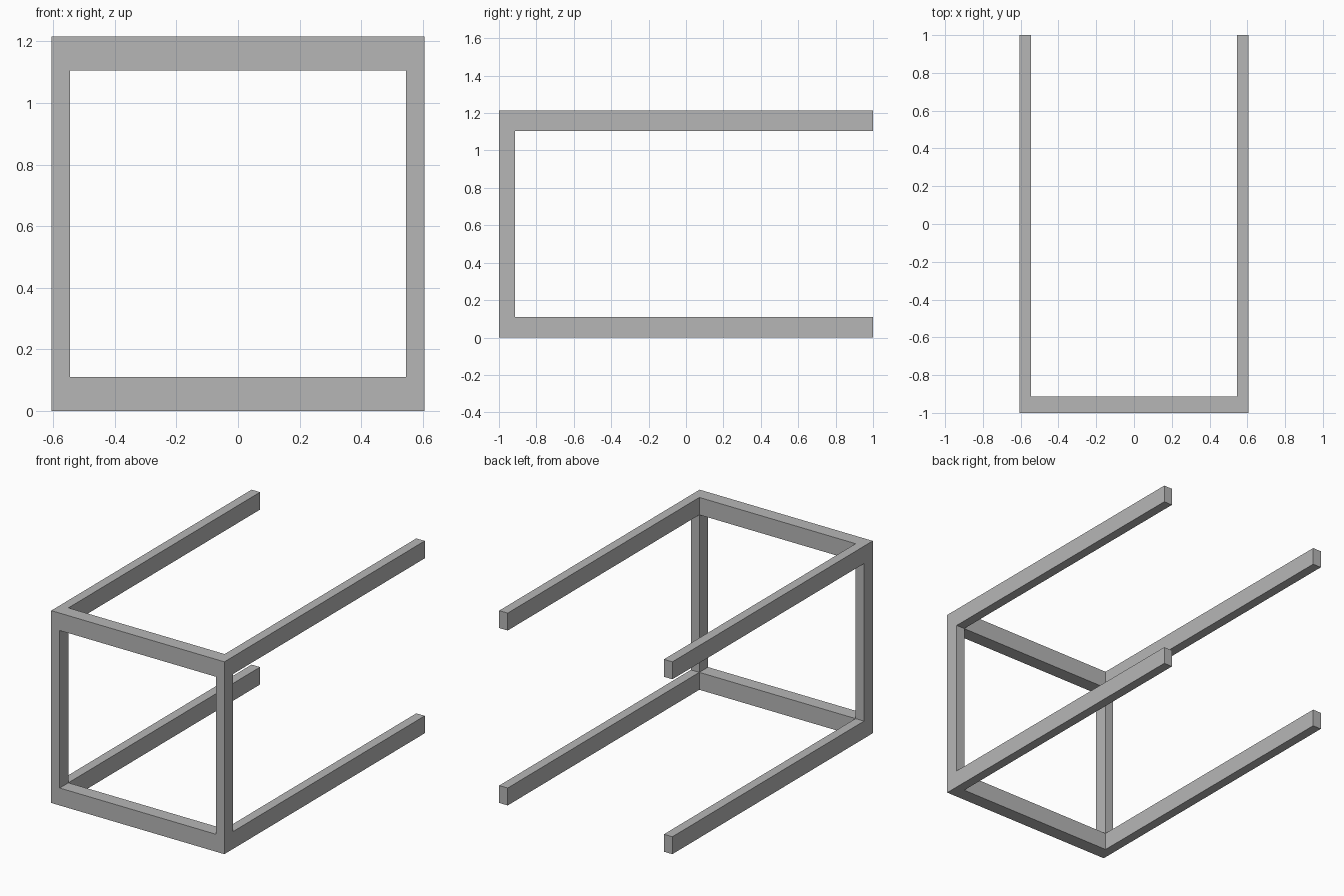
import bpy
import bmesh

if "Cube" in bpy.data.objects:
    bpy.data.objects.remove(bpy.data.objects["Cube"])

W, H = 0.605, 1.215        # half width, total height
TX, TZ = 0.059, 0.11       # bar width and bar height
FRONT, FRAME_BACK, BACK = -1.0, -0.913, 1.0

xs = [-W, -W + TX, W - TX, W]
zs = [0, TZ, H - TZ, H]

bm = bmesh.new()


def extrude_back(faces, dist):
    """Extrude faces along +y."""
    geom = bmesh.ops.extrude_face_region(bm, geom=faces)["geom"]
    verts = [g for g in geom if isinstance(g, bmesh.types.BMVert)]
    bmesh.ops.translate(bm, verts=verts, vec=(0, dist, 0))


# Front frame: 3x3 grid of quads with the centre left open
grid = [[bm.verts.new((x, FRONT, z)) for z in zs] for x in xs]
ring = [bm.faces.new((grid[i][j], grid[i + 1][j], grid[i + 1][j + 1], grid[i][j + 1]))
        for i in range(3) for j in range(3) if (i, j) != (1, 1)]

# Keep a copy as the front faces and give the frame its depth
bmesh.ops.duplicate(bm, geom=ring)
extrude_back(ring, FRAME_BACK - FRONT)
bmesh.ops.delete(bm, geom=[f for f in ring if f.is_valid], context='FACES_ONLY')
bmesh.ops.remove_doubles(bm, verts=bm.verts[:], dist=1e-4)

# Four long rails: pull the corner faces of the frame to the back
corners = []
for f in bm.faces:
    c = f.calc_center_median()
    if (abs(c.y - FRAME_BACK) < 1e-4 and abs(c.x) > W - TX
            and abs(c.z - H / 2) > H / 2 - TZ):
        corners.append(f)
extrude_back(corners, BACK - FRAME_BACK)
bmesh.ops.delete(bm, geom=[f for f in corners if f.is_valid], context='FACES_ONLY')
bmesh.ops.recalc_face_normals(bm, faces=bm.faces[:])

mesh = bpy.data.meshes.new("rail_frame")
bm.to_mesh(mesh)
bm.free()
obj = bpy.data.objects.new("rail_frame", mesh)
bpy.context.collection.objects.link(obj)

# Dark grey finish
mat = bpy.data.materials.new("dark_grey")
mat.diffuse_color = (0.47, 0.47, 0.47, 1)
mat.use_nodes = True
mat.node_tree.nodes["Principled BSDF"].inputs["Base Color"].default_value = mat.diffuse_color
mesh.materials.append(mat)
